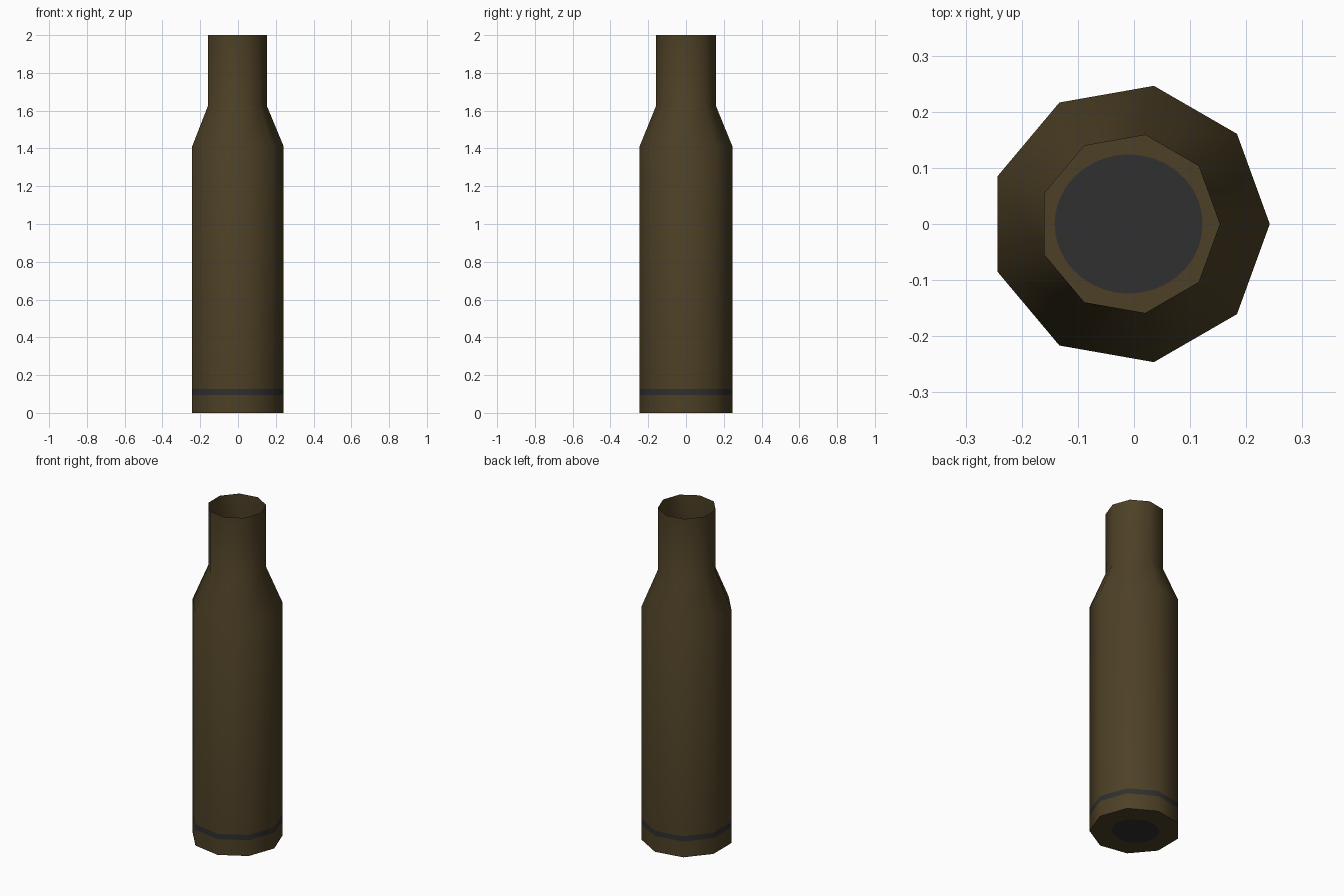
import bpy, bmesh, math

if "Cube" in bpy.data.objects:
    bpy.data.objects.remove(bpy.data.objects["Cube"])

SIDES, CX = 9, -0.008


def material(name, rgb):
    m = bpy.data.materials.new(name)
    m.diffuse_color = (*rgb, 1)
    m.use_nodes = True
    m.node_tree.nodes["Principled BSDF"].inputs["Base Color"].default_value = m.diffuse_color
    return m


brass = material("dull_brass", (0.074, 0.051, 0.019))
dark = material("dark_grey", (0.029, 0.029, 0.030))


def ring(bm, rx, ry, z, n, cx=CX):
    return [bm.verts.new((cx + rx * math.cos(2 * math.pi * i / n),
                          ry * math.sin(2 * math.pi * i / n), z)) for i in range(n)]


bm = bmesh.new()

# Wall: straight body with dark groove band, sloped shoulder, open neck
profile = [(0.25, 0), (0.25, 0.095), (0.25, 0.127), (0.25, 1.41), (0.161, 1.625), (0.161, 2)]
rings = [ring(bm, r, r, z, SIDES) for r, z in profile]
for k in range(len(rings) - 1):
    a, b = rings[k], rings[k + 1]
    for i in range(SIDES):
        j = (i + 1) % SIDES
        f = bm.faces.new((a[i], a[j], b[j], b[i]))
        f.material_index = 1 if k == 1 else 0

# Base: dark round primer set in the brass floor
STEP = 4
disc = ring(bm, 0.132, 0.124, 0, SIDES * STEP, -0.0095)
for i in range(SIDES):
    arc = [disc[(i * STEP + s) % len(disc)] for s in range(STEP + 1)]
    bm.faces.new([rings[0][(i + 1) % SIDES], rings[0][i]] + arc)
bm.faces.new(disc[::-1]).material_index = 1

me = bpy.data.meshes.new("cartridge_case")
bm.to_mesh(me)
bm.free()
me.materials.append(brass)
me.materials.append(dark)
ob = bpy.data.objects.new("cartridge_case", me)
bpy.context.collection.objects.link(ob)

# Smooth round the sides, sharp at the base rim
bpy.context.view_layer.objects.active = ob
ob.select_set(True)
bpy.ops.object.shade_smooth_by_angle(angle=math.radians(50))
